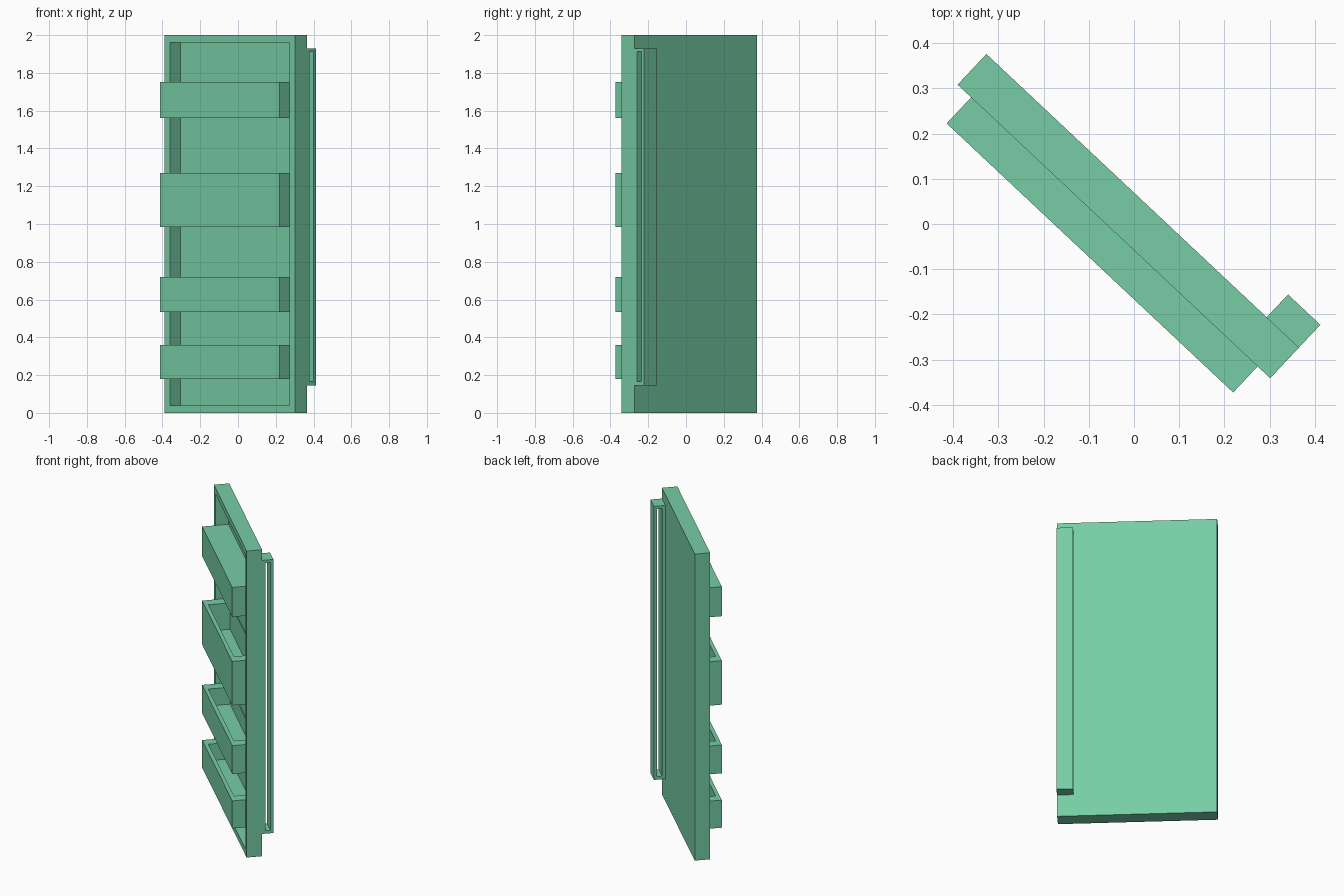
import bpy, bmesh
from math import radians
from mathutils import Matrix, Vector

if "Cube" in bpy.data.objects:
    bpy.data.objects.remove(bpy.data.objects["Cube"])

# Door frame: local x runs along the door width, local y from inside to outside
PLACE = Matrix.Translation((-0.39, 0.308, 0)) @ Matrix.Rotation(radians(-43.2), 4, 'Z')
W, T, H = 0.948, 0.093, 2.0

green = bpy.data.materials.new("green_paint")
green.diffuse_color = (0.185, 0.611, 0.381, 1)
green.use_nodes = True
green.node_tree.nodes["Principled BSDF"].inputs["Base Color"].default_value = green.diffuse_color


def box(lo, hi):
    bm = bmesh.new()
    bmesh.ops.create_cube(bm, size=1)
    lo, hi = Vector(lo), Vector(hi)
    for v in bm.verts:
        v.co = Vector([hi[i] if v.co[i] > 0 else lo[i] for i in range(3)])
    return bm


def inset_rect(bm, normal, lo, hi):
    """Inset the face with this normal to the rectangle lo..hi."""
    bm.normal_update()
    face = next(f for f in bm.faces if f.normal.dot(Vector(normal)) > 0.99)
    bmesh.ops.inset_individual(bm, faces=[face], thickness=0.002)
    mid = face.calc_center_median()
    for v in face.verts:
        for i in range(3):
            if normal[i] == 0:
                v.co[i] = hi[i] if v.co[i] > mid[i] else lo[i]
    return face


def pocket(bm, normal, lo, hi, depth):
    face = inset_rect(bm, normal, lo, hi)
    new = bmesh.ops.extrude_discrete_faces(bm, faces=[face])['faces'][0]
    for v in new.verts:
        v.co -= Vector(normal) * depth


def finish(name, bm):
    bmesh.ops.recalc_face_normals(bm, faces=bm.faces)
    mesh = bpy.data.meshes.new(name)
    bm.to_mesh(mesh)
    bm.free()
    mesh.transform(PLACE)
    mesh.materials.append(green)
    ob = bpy.data.objects.new(name, mesh)
    bpy.context.collection.objects.link(ob)


# Door panel with a deep recess on the inner side
door = box((0, 0, 0), (W, T, H))
pocket(door, (0, -1, 0), (0.041, 0, 0.04), (0.91, 0, 1.96), 0.08)
finish("door_panel", door)

# Storage bins seated in the recess; the upper one is a closed compartment
bins = [(0.18, 0.36), (0.535, 0.72), (0.983, 1.27)]
for i, (z0, z1) in enumerate(bins):
    b = box((0.041, -0.079, z0), (0.91, 0.08, z1))
    pocket(b, (0, 0, 1), (0.105, -0.055, 0), (0.845, 0.076, 0), (z1 - z0) * 0.6)
    finish(f"door_bin_{i + 1}", b)
finish("covered_compartment", box((0.041, -0.079, 1.56), (0.91, 0.08, 1.753)))

# Long handle on the outer side with a slot straight through it
handle = box((W - 0.098, T, 0.145), (W, T + 0.069, 1.93))
slot = [inset_rect(handle, (s, 0, 0), (0, 0.113, 0.165), (0, 0.143, 1.912)) for s in (-1, 1)]
rims = [e for f in slot for e in f.edges]
bmesh.ops.delete(handle, geom=slot, context='FACES_ONLY')
bmesh.ops.bridge_loops(handle, edges=rims)
finish("door_handle", handle)
